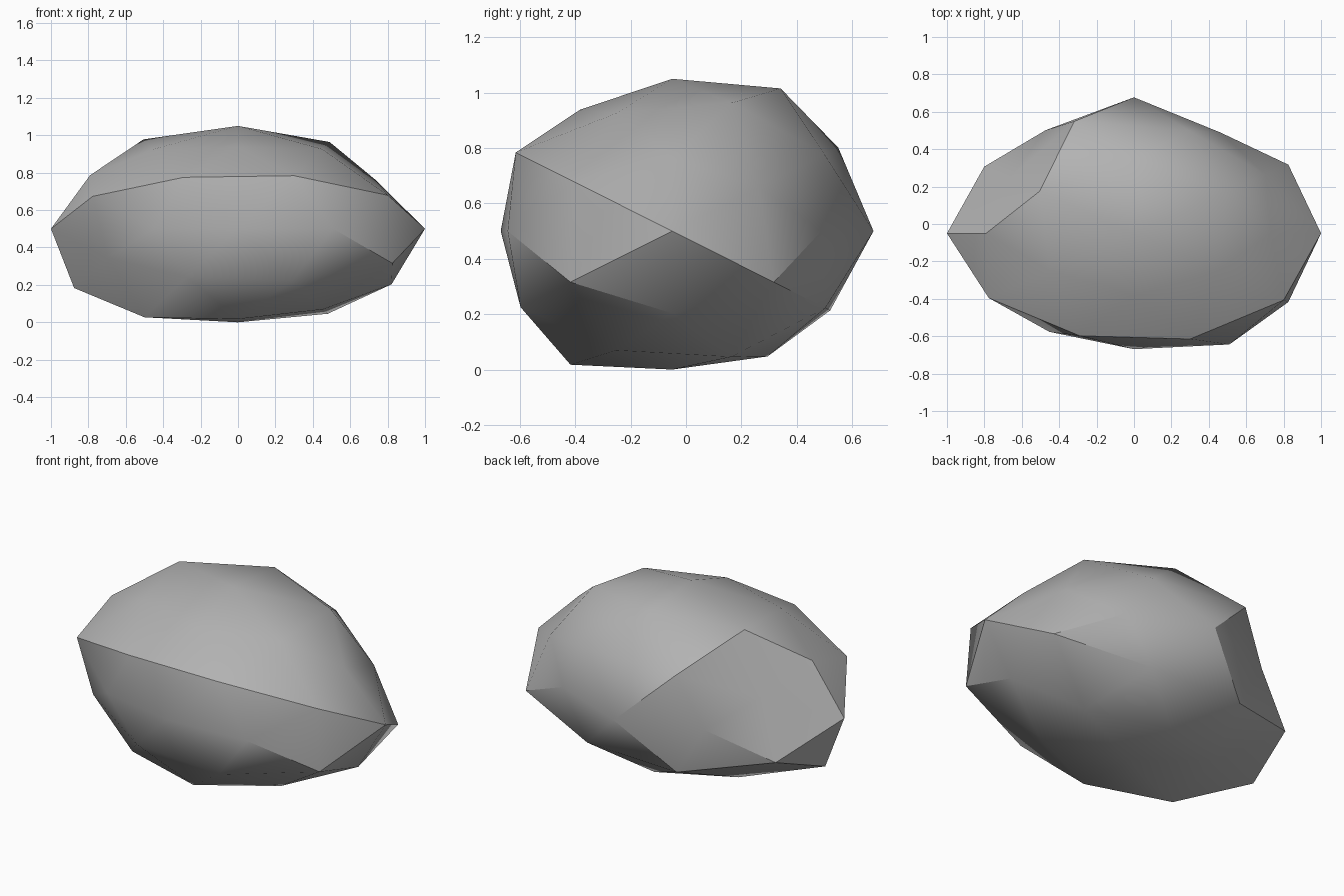
import bpy, bmesh, math
from mathutils import Vector

cube = bpy.data.objects.get("Cube")
if cube:
    bpy.data.objects.remove(cube, do_unlink=True)

# Directions of a once-divided icosahedron; each takes every sign of its
# non-zero axes, plus first, with one bulge factor per corner
BULGES = [
    ((1, 0, 0), [1, 1]),
    ((0, 1, 0), [1.01, .86]),
    ((0, 0, 1), [.94, .855]),
    ((.526, .851, 0), [.88, .97, .9, .86]),
    ((0, .526, .851), [1.035, .91, .88, .97]),
    ((.851, 0, .526), [.86, .965, .93, 1.03]),
    ((.809, .5, .309), [.87, 1.02, .99, 1.02, .82, .99, .96, .86]),
    ((.5, .309, .809), [.98, .96, .9, .91, 1.01, .89, .9, 1]),
    ((.309, .809, .5), [.945, .95, .97, .94, 1.03, .98, .94, .88]),
]
STRETCH = Vector((1, .72, .585))
CENTRE = Vector((0, -.05, .5))


def signs(value):
    return (value, -value) if value else (0,)


# Round stone: hull of the even sphere, then push each corner in or out
bm = bmesh.new()
corners = []
for (a, b, c), factors in BULGES:
    dirs = [Vector((x, y, z)).normalized()
            for x in signs(a) for y in signs(b) for z in signs(c)]
    corners += [(bm.verts.new(d), f) for d, f in zip(dirs, factors)]
bmesh.ops.convex_hull(bm, input=bm.verts[:])
for vert, factor in corners:
    vert.co = CENTRE + vert.co * STRETCH * factor
bmesh.ops.recalc_face_normals(bm, faces=bm.faces[:])

mesh = bpy.data.meshes.new("rock")
bm.to_mesh(mesh)
bm.free()
rock = bpy.data.objects.new("rock", mesh)
bpy.context.collection.objects.link(rock)

# Stone grey
grey = bpy.data.materials.new("stone_grey")
grey.use_nodes = True
colour = (.45, .45, .45, 1)
grey.diffuse_color = colour
grey.node_tree.nodes["Principled BSDF"].inputs["Base Color"].default_value = colour
mesh.materials.append(grey)

# Soft facets with the strongest ridges kept sharp
bpy.ops.object.select_all(action='DESELECT')
rock.select_set(True)
bpy.context.view_layer.objects.active = rock
bpy.ops.object.shade_smooth_by_angle(angle=math.radians(30))
